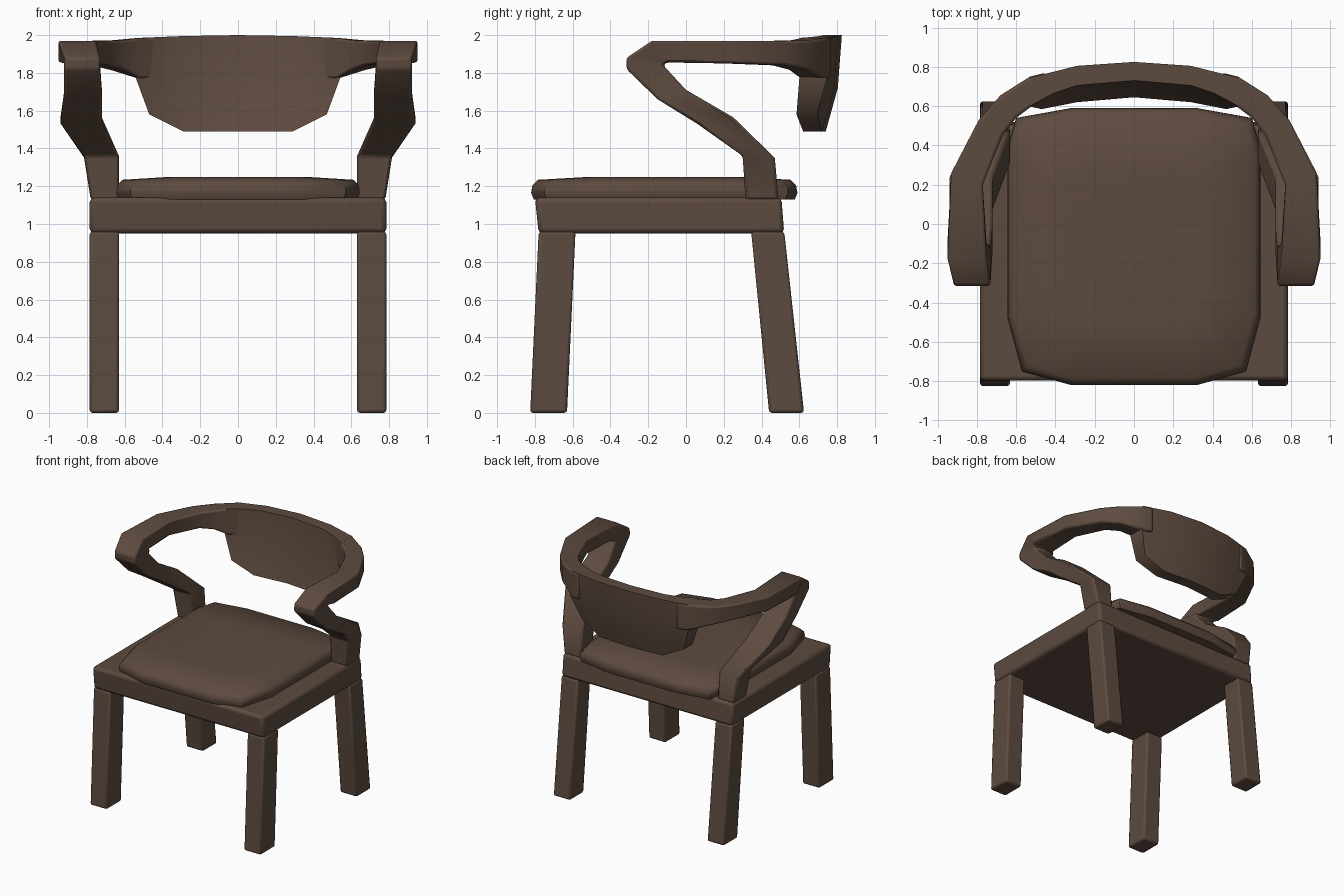
import bpy, bmesh, math

cube = bpy.data.objects.get("Cube")
if cube:
    bpy.data.objects.remove(cube, do_unlink=True)

wood = bpy.data.materials.new("dark brown")
wood.use_nodes = True
BROWN = (0.11, 0.07, 0.05, 1)
wood.diffuse_color = BROWN
wood.node_tree.nodes["Principled BSDF"].inputs["Base Color"].default_value = BROWN


def loft(name, rings, bevel=0.0, mirror=False, cap_end=True, angle=40):
    """Skin a list of equal rings, with optional mirroring and edge rounding."""
    bm = bmesh.new()
    vs = [[bm.verts.new(p) for p in ring] for ring in rings]
    n = len(vs[0])
    for a, b in zip(vs, vs[1:]):
        for i in range(n):
            j = (i + 1) % n
            bm.faces.new((a[i], a[j], b[j], b[i]))
    bm.faces.new(vs[0][::-1])
    if cap_end:
        bm.faces.new(vs[-1])
    bmesh.ops.recalc_face_normals(bm, faces=bm.faces)
    mesh = bpy.data.meshes.new(name)
    bm.to_mesh(mesh)
    bm.free()
    mesh.materials.append(wood)
    ob = bpy.data.objects.new(name, mesh)
    bpy.context.collection.objects.link(ob)
    if mirror:
        ob.modifiers.new("mirror", 'MIRROR').merge_threshold = 0.002
    if bevel:
        mod = ob.modifiers.new("bevel", 'BEVEL')
        mod.width, mod.segments = bevel, 2
        mod.limit_method, mod.angle_limit = 'ANGLE', math.radians(45)
    bpy.ops.object.select_all(action='DESELECT')
    ob.select_set(True)
    bpy.context.view_layer.objects.active = ob
    bpy.ops.object.shade_smooth_by_angle(angle=math.radians(angle))
    return ob


def rect(x0, x1, y0, y1, z):
    return [(x0, y0, z), (x1, y0, z), (x1, y1, z), (x0, y1, z)]


# Splayed legs
for name, foot, top in (("front_legs", (-0.825, -0.63), (-0.78, -0.585)),
                        ("back_legs", (0.44, 0.625), (0.345, 0.52))):
    loft(name, [rect(0.63, 0.785, *foot, 0), rect(0.63, 0.785, *top, 0.96)],
         bevel=0.015, mirror=True)

# Solid seat frame
loft("seat_frame", [rect(-0.785, 0.785, -0.78, 0.52, 0.95),
                    rect(-0.785, 0.785, -0.80, 0.505, 1.14)], bevel=0.025)

# Cushion with clipped corners and a low dome
half = [(0.32, -0.82), (0.57, -0.75), (0.645, -0.47),
        (0.645, 0.38), (0.6, 0.54), (0.32, 0.59)]
outline = half + [(-x, y) for x, y in reversed(half)]
MID = -0.115
layers = [(0.98, 1.13), (1, 1.165), (0.99, 1.205), (0.95, 1.234), (0.55, 1.25)]
loft("seat_cushion", [[(x * s, MID + (y - MID) * s, z) for x, y in outline]
                      for s, z in layers], angle=50)

# Arm support: inner x, outer x, upper edge (y, z), lower edge (y, z)
support = [
    (0.63, 0.78, 0.49, 1.13, 0.315, 1.13),
    (0.63, 0.815, 0.47, 1.35, 0.30, 1.36),
    (0.72, 0.94, 0.25, 1.565, 0.06, 1.53),
    (0.72, 0.92, 0.0, 1.71, -0.15, 1.66),
    (0.73, 0.92, -0.12, 1.84, -0.315, 1.82),
    (0.73, 0.92, -0.11, 1.85, -0.315, 1.88),
    (0.75, 0.95, -0.09, 1.855, -0.18, 1.97),
]
# Top rail: inner (x, y), outer (x, y), underside z, top z
rail = [
    (0.77, 0.20, 0.93, 0.26, 1.85, 1.97),
    (0.67, 0.45, 0.79, 0.53, 1.84, 1.97),
    (0.60, 0.54, 0.68, 0.655, 1.815, 1.972),
    (0.52, 0.60, 0.53, 0.75, 1.77, 1.985),
    (0.44, 0.65, 0.45, 0.77, 1.77, 1.987),
]
rings = [[(xi, ay, az), (xo, ay, az), (xo, by, bz), (xi, by, bz)]
         for xi, xo, ay, az, by, bz in support]
rings += [[(xi, yi, lo), (xo, yo, lo), (xo, yo, hi), (xi, yi, hi)]
          for xi, yi, xo, yo, lo, hi in rail]
loft("arms", rings, bevel=0.02, mirror=True, angle=50)

# Curved backrest: low (x, inner y, z), top (x, inner y, z), thickness
columns = [
    (0.54, 0.60, 1.77, 0.53, 0.60, 1.985, 0.145),
    (0.47, 0.585, 1.58, 0.41, 0.665, 1.99, 0.11),
    (0.29, 0.62, 1.49, 0.29, 0.705, 1.995, 0.10),
    (0.0, 0.645, 1.49, 0.0, 0.73, 2.0, 0.095),
]
rings = []
for xl, yl, zl, xt, yt, zt, t in columns:
    edge = [(xl, yl, zl),
            (xl + (xt - xl) * 0.45, yl + (yt - yl) * 0.75, zl + (zt - zl) * 0.45),
            (xt, yt, zt)]
    rings.append(edge + [(x, y + t, z) for x, y, z in reversed(edge)])
loft("backrest", rings, mirror=True, cap_end=False, angle=45)
